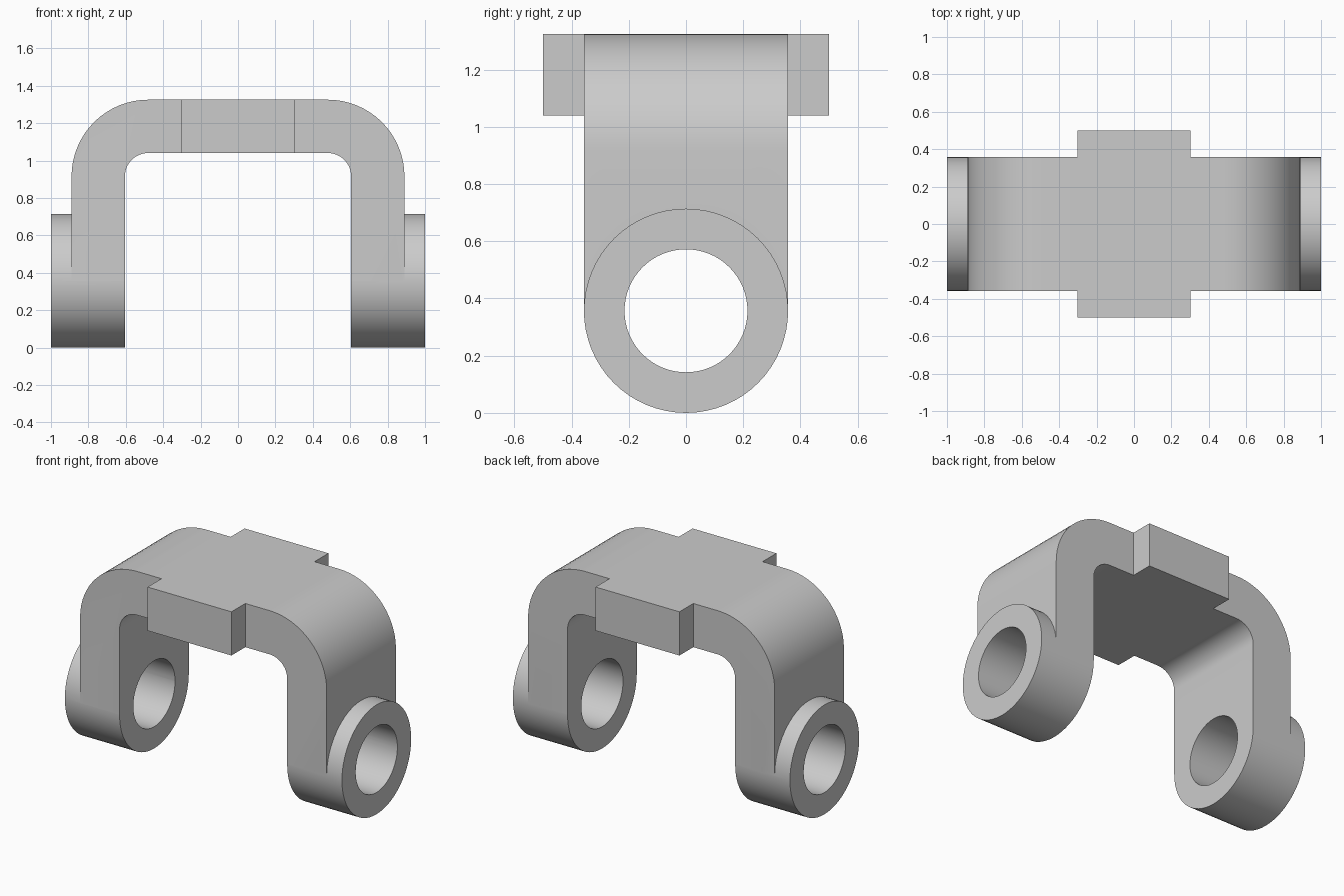
import bpy, bmesh
from math import sin, cos, pi, radians
from mathutils import Matrix, Vector

default = bpy.data.objects.get("Cube")
if default:
    bpy.data.objects.remove(default, do_unlink=True)

OUT, INN, TOP, UNDER = 0.89, 0.605, 1.325, 1.04   # strap faces
HALF, AXIS, BORE = 0.357, 0.357, 0.215            # half depth, pivot height, hole radius
R_OUT, R_IN = 0.41, 0.125                         # bend radii

grey = bpy.data.materials.new("plain_grey")
grey.use_nodes = True
grey.diffuse_color = (0.6, 0.6, 0.6, 1)
grey.node_tree.nodes["Principled BSDF"].inputs["Base Color"].default_value = (0.6, 0.6, 0.6, 1)


def make(name, bm):
    bmesh.ops.recalc_face_normals(bm, faces=bm.faces)
    mesh = bpy.data.meshes.new(name)
    bm.to_mesh(mesh)
    bm.free()
    mesh.materials.append(grey)
    obj = bpy.data.objects.new(name, mesh)
    bpy.context.collection.objects.link(obj)
    return obj


def bend(edge, top, r, steps):
    """Quarter arc from the vertical edge up to the flat top."""
    return [(edge - r + r * cos(i / steps * pi / 2), top - r + r * sin(i / steps * pi / 2))
            for i in range(steps + 1)]


def cylinder(name, radius, x0, x1):
    bm = bmesh.new()
    place = Matrix.Translation(((x0 + x1) / 2, 0, AXIS)) @ Matrix.Rotation(pi / 2, 4, 'Y')
    bmesh.ops.create_cone(bm, cap_ends=True, segments=64, radius1=radius, radius2=radius,
                          depth=abs(x1 - x0), matrix=place)
    return make(name, bm)


# Bent strap: U-shaped profile pushed through the depth
outer = [(OUT, AXIS)] + bend(OUT, TOP, R_OUT, 16)
inner = [(INN, AXIS)] + bend(INN, UNDER, R_IN, 12)
profile = outer + [(-x, z) for x, z in reversed(outer)]
profile += [(-x, z) for x, z in inner] + list(reversed(inner))
bm = bmesh.new()
face = bm.faces.new([bm.verts.new((x, -HALF, z)) for x, z in profile])
moved = bmesh.ops.extrude_face_region(bm, geom=[face])["geom"]
bmesh.ops.translate(bm, vec=Vector((0, 2 * HALF, 0)),
                    verts=[v for v in moved if isinstance(v, bmesh.types.BMVert)])
bracket = make("bracket", bm)

# Wider centre plate across the top
bm = bmesh.new()
bmesh.ops.create_cube(bm, size=1, matrix=Matrix.Translation((0, 0, (TOP + UNDER) / 2))
                      @ Matrix.Diagonal((0.605, 1, TOP - UNDER, 1)))
plate = make("centre_plate", bm)

# Pivot bosses and the bore through both
bosses = [cylinder(side + "_boss", HALF, s * INN, s) for side, s in (("left", 1), ("right", -1))]
bore = cylinder("bore_cutter", BORE, -1.2, 1.2)

for part, op in [(plate, 'UNION'), (bosses[0], 'UNION'), (bosses[1], 'UNION'), (bore, 'DIFFERENCE')]:
    mod = bracket.modifiers.new(part.name, 'BOOLEAN')
    mod.operation, mod.solver, mod.object = op, 'EXACT', part

# Bake the joined shape and drop the helpers
bpy.context.view_layer.update()
solid = bpy.data.meshes.new_from_object(bracket.evaluated_get(bpy.context.evaluated_depsgraph_get()))
bracket.modifiers.clear()
bracket.data = solid
for part in [plate, bore] + bosses:
    bpy.data.objects.remove(part, do_unlink=True)

bpy.ops.object.select_all(action='DESELECT')
bracket.select_set(True)
bpy.context.view_layer.objects.active = bracket
bpy.ops.object.shade_smooth_by_angle(angle=radians(30))
